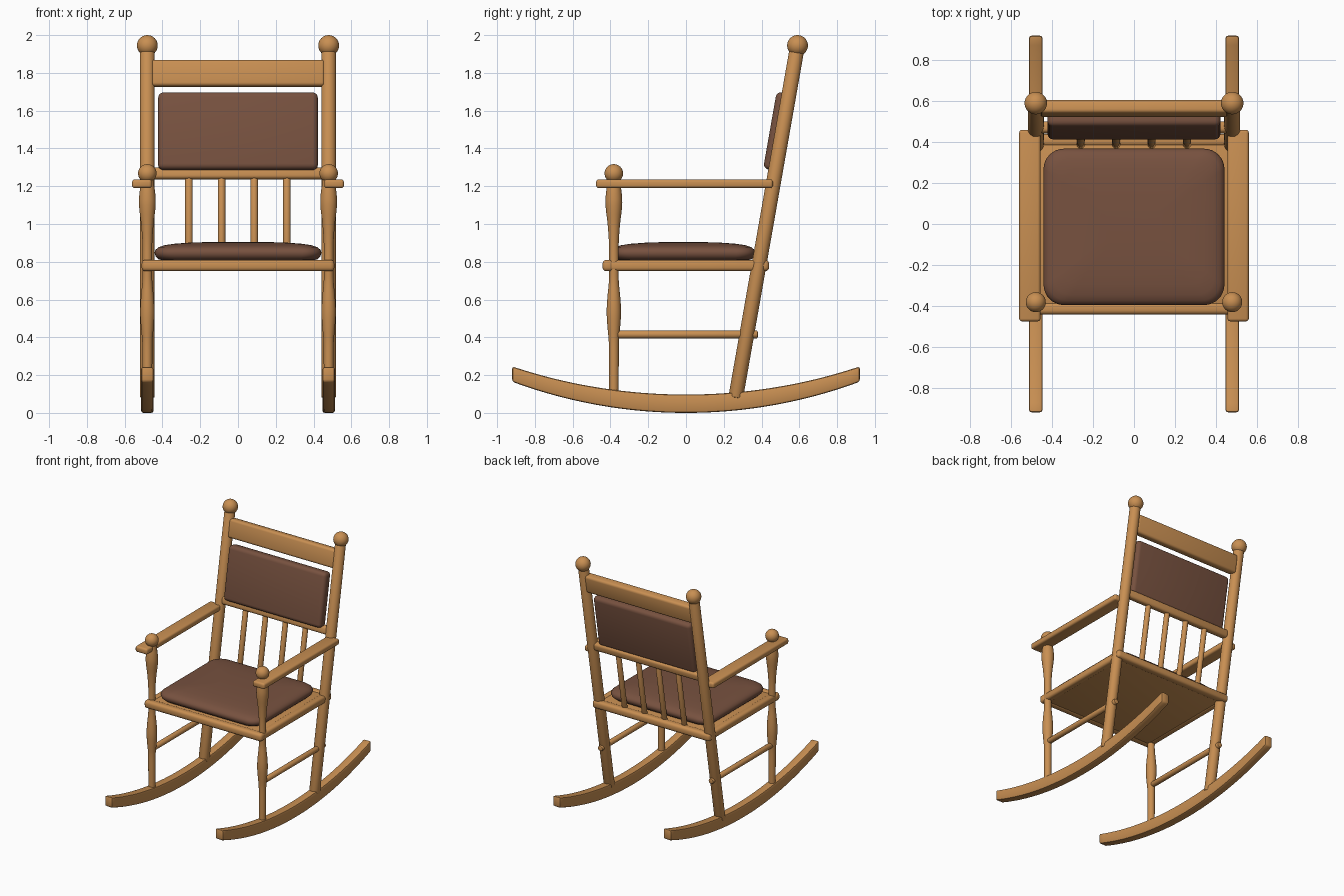
import bpy, bmesh, math
from mathutils import Vector, Matrix

if "Cube" in bpy.data.objects:
    bpy.data.objects.remove(bpy.data.objects["Cube"])


def material(name, col):
    m = bpy.data.materials.new(name)
    m.diffuse_color = (*col, 1)
    m.use_nodes = True
    m.node_tree.nodes["Principled BSDF"].inputs["Base Color"].default_value = m.diffuse_color
    return m


WOOD = material("warm wood", (0.58, 0.275, 0.085))
LEATHER = material("brown leather", (0.185, 0.083, 0.05))


def finish(bm, name, mat, angle=40):
    bmesh.ops.recalc_face_normals(bm, faces=bm.faces)
    me = bpy.data.meshes.new(name)
    bm.to_mesh(me)
    bm.free()
    ob = bpy.data.objects.new(name, me)
    bpy.context.collection.objects.link(ob)
    me.materials.append(mat)
    bpy.ops.object.select_all(action='DESELECT')
    ob.select_set(True)
    bpy.context.view_layer.objects.active = ob
    bpy.ops.object.shade_smooth_by_angle(angle=math.radians(angle))
    return ob


def box(name, loc, size, bevel, mat=WOOD, tilt=0.0, segments=3):
    bm = bmesh.new()
    bmesh.ops.create_cube(bm, size=1, matrix=Matrix.Diagonal((*size, 1)))
    bmesh.ops.bevel(bm, geom=bm.edges[:], offset=bevel, segments=segments,
                    profile=0.5, affect='EDGES')
    bm.transform(Matrix.Translation(loc) @ Matrix.Rotation(tilt, 4, 'X'))
    return finish(bm, name, mat)


def loft(bm, rings):
    """Skin closed rings of points and cap both ends."""
    loops = [[bm.verts.new(p) for p in r] for r in rings]
    n = len(loops[0])
    for a, b in zip(loops, loops[1:]):
        for i in range(n):
            bm.faces.new((a[i], a[(i + 1) % n], b[(i + 1) % n], b[i]))
    bm.faces.new(loops[0][::-1])
    bm.faces.new(loops[-1])


def turned(name, start, end, profile, sides=24):
    """Lathe a (distance, radius) profile along the line start -> end."""
    start, end = Vector(start), Vector(end)
    rot = (end - start).to_track_quat('Z', 'Y')
    rings = [[start + rot @ Vector((r * math.cos(2 * math.pi * k / sides),
                                    r * math.sin(2 * math.pi * k / sides), d))
              for k in range(sides)] for d, r in profile]
    bm = bmesh.new()
    loft(bm, rings)
    return finish(bm, name, WOOD)


def rod(name, start, end, r, b=0.008):
    L = (Vector(end) - Vector(start)).length
    return turned(name, start, end, [(0, r - b), (b * 0.3, r - b * 0.3), (b, r),
                                     (L - b, r), (L - b * 0.3, r - b * 0.3), (L, r - b)])


def ball(name, loc, r):
    bm = bmesh.new()
    bmesh.ops.create_uvsphere(bm, u_segments=28, v_segments=16, radius=r,
                              matrix=Matrix.Translation(loc))
    return finish(bm, name, WOOD)


# Line of the leaning back
FOOT, TOP = Vector((0, 0.263, 0.08)), Vector((0, 0.588, 1.93))
LEAN = -math.atan2(TOP.y - FOOT.y, TOP.z - FOOT.z)


def on_back(x, z):
    p = FOOT.lerp(TOP, (z - FOOT.z) / (TOP.z - FOOT.z))
    return Vector((x, p.y, z))


# Smooth vase profile of the front legs: (z, radius)
knots = [(0.10, 0.025), (0.25, 0.026), (0.38, 0.027), (0.46, 0.034), (0.53, 0.038),
         (0.60, 0.035), (0.70, 0.026), (0.78, 0.026), (0.90, 0.026), (1.00, 0.033),
         (1.10, 0.044), (1.16, 0.042), (1.22, 0.034), (1.25, 0.032)]


def smooth(pts, steps=4):
    out = []
    for i in range(len(pts) - 1):
        p = [pts[max(0, min(len(pts) - 1, i + k))] for k in (-1, 0, 1, 2)]
        for s in range(steps):
            t = s / steps
            z = p[1][0] + (p[2][0] - p[1][0]) * t
            r = 0.5 * (2 * p[1][1] + (p[2][1] - p[0][1]) * t
                       + (2 * p[0][1] - 5 * p[1][1] + 4 * p[2][1] - p[3][1]) * t * t
                       + (3 * p[1][1] - p[0][1] - 3 * p[2][1] + p[3][1]) * t ** 3)
            out.append((z, r))
    return out + [pts[-1]]


LEG = [(z - 0.10, r) for z, r in smooth(knots)]

for side, s in (("left", -1), ("right", 1)):
    x = 0.48 * s
    # Curved rocker
    rings = []
    for i in range(41):
        y = -0.92 + 1.84 * i / 40
        low = 2.65 - math.sqrt(2.65 ** 2 - y * y)
        high = low + 0.097 - 0.016 * (y / 0.92) ** 2
        rings.append([(x - 0.033, y, low), (x + 0.033, y, low),
                      (x + 0.033, y, high), (x - 0.033, y, high)])
    bm = bmesh.new()
    loft(bm, rings)
    bm.normal_update()
    sharp = [e for e in bm.edges if e.calc_face_angle(0) > 0.8]
    bmesh.ops.bevel(bm, geom=sharp, offset=0.012, segments=2, profile=0.5, affect='EDGES')
    finish(bm, side + "_rocker", WOOD)
    # Back post and front leg, each with a ball finial
    rod(side + "_back_post", on_back(x, 0.08), on_back(x, 1.93), 0.039)
    ball(side + "_back_finial", on_back(x, 1.945), 0.055)
    turned(side + "_front_leg", (x, -0.382, 0.10), (x, -0.382, 1.25), LEG)
    ball(side + "_front_finial", (x, -0.382, 1.268), 0.049)
    # Armrest, seat side rail and lower stretcher
    box(side + "_armrest", (0.509 * s, -0.008, 1.213), (0.104, 0.936, 0.046), 0.014)
    box(side + "_seat_rail", (0.48 * s, 0, 0.78), (0.054, 0.82, 0.058), 0.018)
    rod(side + "_stretcher", (x, -0.375, 0.415), (x, 0.38, 0.415), 0.021)

# Seat frame and panel
for name, y in (("front_seat_rail", -0.412), ("back_seat_rail", 0.41)):
    box(name, (0, y, 0.78), (1.02, 0.06, 0.06), 0.02)
box("seat_panel", (0, 0, 0.779), (0.94, 0.81, 0.048), 0.004)

# Back rails and spindles
box("crest_rail", on_back(0, 1.797), (0.92, 0.066, 0.142), 0.018, tilt=LEAN)
box("lower_back_rail", on_back(0, 1.267), (0.92, 0.056, 0.062), 0.018, tilt=LEAN)
for i in range(4):
    x = -0.26 + 0.173 * i
    rod("back_spindle_%d" % (i + 1), on_back(x, 0.78), on_back(x, 1.26), 0.02)

# Back cushion
box("back_cushion", on_back(0, 1.49) + Vector((0, -0.026, 0)), (0.845, 0.082, 0.415),
    0.028, LEATHER, LEAN, 4)


# Seat cushion: stacked rounded rectangles
def rounded(hx, hy, r, z, cy, n=8):
    pts = []
    for q, (sx, sy) in enumerate(((1, 1), (-1, 1), (-1, -1), (1, -1))):
        for k in range(n + 1):
            a = math.pi / 2 * (q + k / n)
            pts.append((sx * (hx - r) + r * math.cos(a),
                        cy + sy * (hy - r) + r * math.sin(a), z))
    return pts


layers = [(0.05, 0.806), (0.022, 0.813), (0.006, 0.828), (0, 0.848), (0.006, 0.864),
          (0.022, 0.877), (0.05, 0.887), (0.10, 0.895), (0.18, 0.901), (0.30, 0.905)]
bm = bmesh.new()
loft(bm, [rounded(0.442 - d, 0.382 - d, max(0.1 - d * 0.3, 0.03), z, -0.014)
          for d, z in layers])
finish(bm, "seat_cushion", LEATHER, 60)
